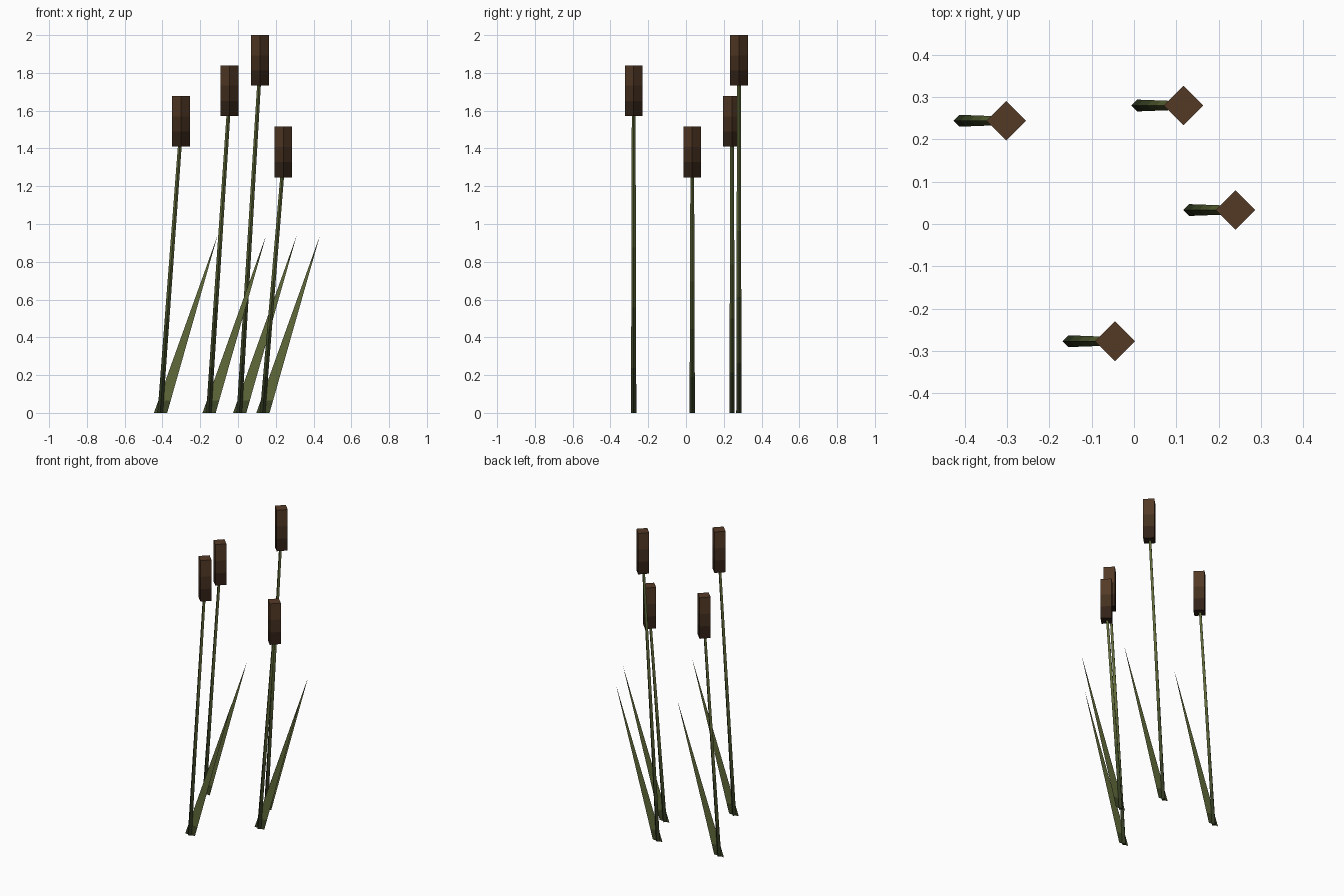
import bpy, bmesh, math

if "Cube" in bpy.data.objects:
    bpy.data.objects.remove(bpy.data.objects["Cube"])


def material(name, rgb):
    m = bpy.data.materials.new(name)
    lin = [((c / 255 + 0.055) / 1.055) ** 2.4 for c in rgb]
    m.diffuse_color = (*lin, 1)
    m.use_nodes = True
    m.node_tree.nodes["Principled BSDF"].inputs["Base Color"].default_value = m.diffuse_color
    return m


GREENS = [material("deep green", (46, 54, 31)),
          material("dark green", (62, 72, 39)),
          material("moss green", (80, 90, 48)),
          material("reed green", (96, 106, 58))]
BROWNS = [material("dark brown", (50, 34, 23)),
          material("mid brown", (68, 47, 31)),
          material("warm brown", (84, 58, 38))]


def finish(name, bm, mats):
    mesh = bpy.data.meshes.new(name)
    bm.to_mesh(mesh)
    bm.free()
    for m in mats:
        mesh.materials.append(m)
    obj = bpy.data.objects.new(name, mesh)
    bpy.context.collection.objects.link(obj)


def diamond_column(name, rings, mats, bands):
    """Four-sided column through rings (x, y, z, radius); bands = material per section."""
    bm = bmesh.new()
    loops = [[bm.verts.new((x + r * math.cos(k * math.pi / 2),
                            y + r * math.sin(k * math.pi / 2), z)) for k in range(4)]
             for x, y, z, r in rings]
    for a, b, mat in zip(loops, loops[1:], bands):
        for k in range(4):
            n = (k + 1) % 4
            bm.faces.new((a[k], a[n], b[n], b[k])).material_index = mat
    bm.faces.new(loops[0][::-1]).material_index = bands[0]
    bm.faces.new(loops[-1]).material_index = bands[-1]
    finish(name, bm, mats)


def leaf(name, x, y):
    """Flat blade, tapering to a leaning tip."""
    left, right, tip = x - 0.143, x - 0.073, (x + 0.194, 0.94)
    bm = bmesh.new()
    cuts = [0, 0.07, 0.4, 0.85]
    rows = [[bm.verts.new((e + (tip[0] - e) * t, y, tip[1] * t)) for e in (left, right)]
            for t in cuts]
    for a, b, mat in zip(rows, rows[1:], (1, 3, 3)):
        bm.faces.new((a[0], a[1], b[1], b[0])).material_index = mat
    end = bm.verts.new((tip[0], y, tip[1]))
    bm.faces.new((rows[-1][0], rows[-1][1], end)).material_index = 1
    finish(name, bm, GREENS)


# Reeds: head centre x, y and head top z
REEDS = [(0.117, 0.280, 2.0), (-0.302, 0.244, 1.677),
         (0.240, 0.033, 1.515), (-0.045, -0.277, 1.84)]

for i, (x, y, top) in enumerate(REEDS, 1):
    low = top - 0.268
    # Leaning stem, darker towards the root
    steps = [0, 0.15, 0.35, 0.55, 1]
    stem = [(x - 0.11 + 0.105 * t, y, (low + 0.02) * t, 0.014 - 0.004 * t) for t in steps]
    diamond_column(f"stem_{i}", stem, GREENS, (0, 1, 2, 3))
    # Upright seed head, darker towards the bottom
    head = [(x, y, low + 0.268 * t, 0.047) for t in (0, 0.3, 0.6, 1)]
    diamond_column(f"seed_head_{i}", head, BROWNS, (0, 1, 2))
    leaf(f"leaf_{i}", x, y)
